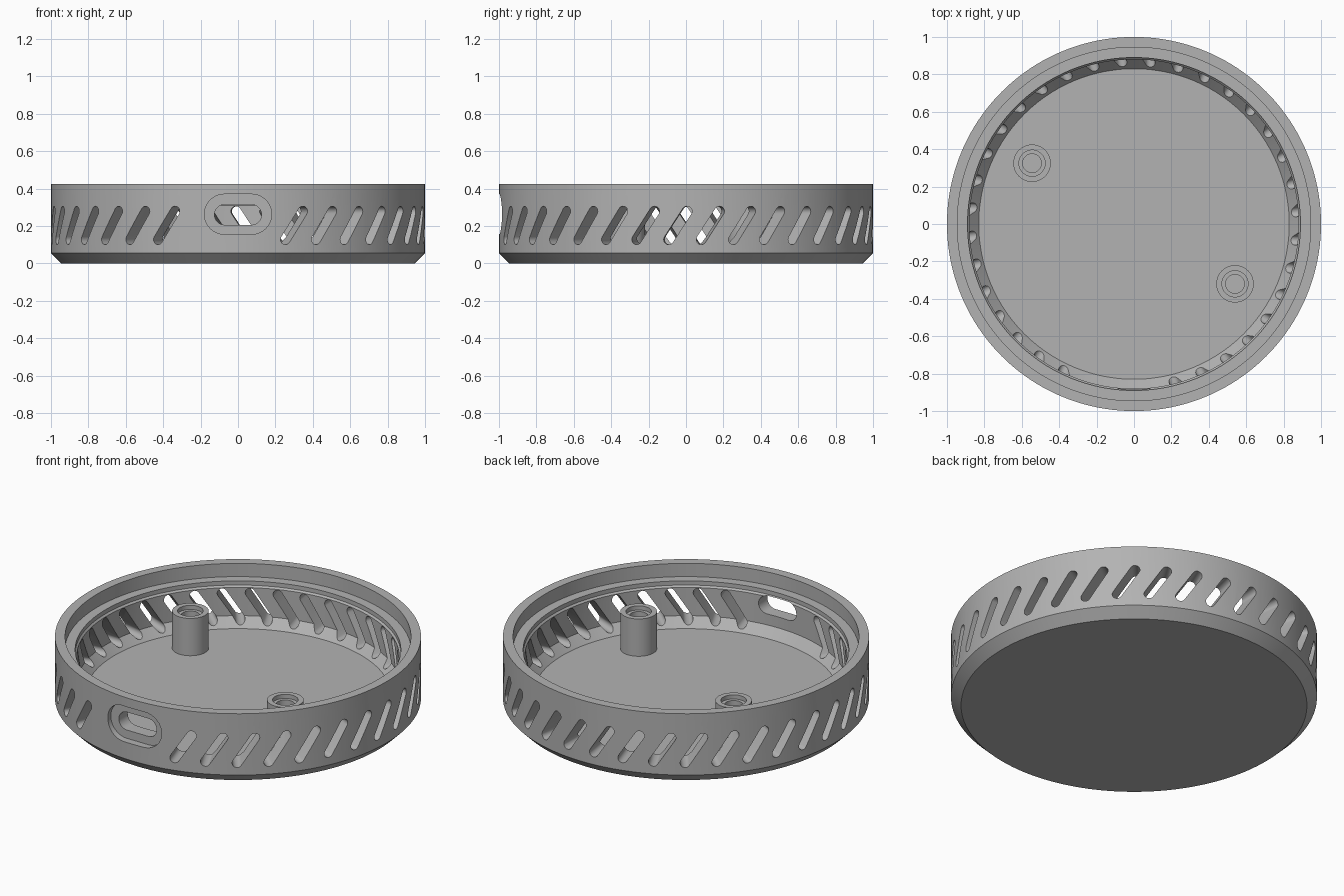
import bpy, bmesh, math
from mathutils import Matrix, Vector

if "Cube" in bpy.data.objects:
    bpy.data.objects.remove(bpy.data.objects["Cube"])

grey = bpy.data.materials.new("plain_grey")
grey.diffuse_color = (0.45, 0.45, 0.45, 1)
grey.use_nodes = True
grey.node_tree.nodes["Principled BSDF"].inputs["Base Color"].default_value = grey.diffuse_color


def make_object(name, bm):
    bmesh.ops.recalc_face_normals(bm, faces=bm.faces)
    mesh = bpy.data.meshes.new(name)
    bm.to_mesh(mesh)
    bm.free()
    mesh.materials.append(grey)
    ob = bpy.data.objects.new(name, mesh)
    bpy.context.collection.objects.link(ob)
    return ob


def lathe(name, profile, segments, location=(0, 0, 0)):
    """Revolve a (radius, z) profile that starts and ends on the axis."""
    bm = bmesh.new()
    rings = []
    for r, z in profile:
        if r == 0:
            rings.append([bm.verts.new((0, 0, z))] * segments)
        else:
            rings.append([bm.verts.new((r * math.cos(a), r * math.sin(a), z))
                          for a in (2 * math.pi * i / segments for i in range(segments))])
    for low, high in zip(rings, rings[1:]):
        if low[0] is low[1]:
            bm.faces.new(high)
        elif high[0] is high[1]:
            bm.faces.new(low)
        else:
            for i in range(segments):
                j = (i + 1) % segments
                bm.faces.new((low[i], low[j], high[j], high[i]))
    bmesh.ops.delete(bm, geom=[v for v in bm.verts if not v.link_faces], context='VERTS')
    ob = make_object(name, bm)
    ob.location = location
    return ob


def add_capsule(bm, half_length, radius, near, far, matrix, steps=10):
    """Add a rounded slot along local x, reaching from y = -near to y = -far."""
    outline = []
    for side in (1, -1):
        for i in range(steps + 1):
            a = -math.pi / 2 + math.pi * i / steps
            outline.append((side * (half_length + radius * math.cos(a)), side * radius * math.sin(a)))
    loops = [[bm.verts.new(matrix @ Vector((x, -y, z))) for x, z in outline] for y in (near, far)]
    bm.faces.new(loops[0])
    bm.faces.new(loops[1])
    n = len(outline)
    for i in range(n):
        j = (i + 1) % n
        bm.faces.new((loops[0][i], loops[0][j], loops[1][j], loops[1][i]))


def cut(target, cutter):
    mod = target.modifiers.new("cut", 'BOOLEAN')
    mod.operation = 'DIFFERENCE'
    mod.solver = 'EXACT'
    mod.object = cutter
    bpy.context.view_layer.objects.active = target
    bpy.ops.object.modifier_apply(modifier=mod.name)
    bpy.data.objects.remove(cutter)


def smooth(ob):
    bpy.ops.object.select_all(action='DESELECT')
    ob.select_set(True)
    bpy.context.view_layer.objects.active = ob
    bpy.ops.object.shade_smooth_by_angle(angle=math.radians(25))


# Round shell: chamfered base, stepped rim, sloped inner corner
case = lathe("case_shell", [
    (0, 0), (0.945, 0), (1, 0.055), (1, 0.425), (0.945, 0.425), (0.945, 0.345),
    (0.89, 0.345), (0.89, 0.32), (0.88, 0.31), (0.88, 0.14), (0.83, 0.085), (0, 0.085)], 160)

# Ring of slanted vent slots, leaving a gap at the front
bm = bmesh.new()
for k in range(33):
    turn = math.radians(17.5 + 10 * k)
    matrix = (Matrix.Rotation(turn, 4, 'Z') @ Matrix.Translation((0, 0, 0.203))
              @ Matrix.Rotation(math.radians(-57), 4, 'Y'))
    add_capsule(bm, 0.09, 0.027, 0.8, 1.1, matrix)
cut(case, make_object("vent_cutter", bm))

# Front port: wide shallow recess, then a smaller opening through the wall
for half, radius, near, z in ((0.073, 0.107, 0.955, 0.263), (0.072, 0.054, 0.8, 0.26)):
    bm = bmesh.new()
    add_capsule(bm, half, radius, near, 1.1, Matrix.Translation((0, 0, z)), 16)
    cut(case, make_object("port_cutter", bm))
smooth(case)

# Two screw posts with counterbored blind holes
for name, x, y in (("left_post", -0.545, 0.325), ("right_post", 0.54, -0.32)):
    post = lathe(name, [
        (0, 0.08), (0.1, 0.08), (0.1, 0.31), (0.07, 0.31), (0.07, 0.285),
        (0.05, 0.285), (0.05, 0.1), (0, 0.1)], 48, (x, y, 0))
    smooth(post)
